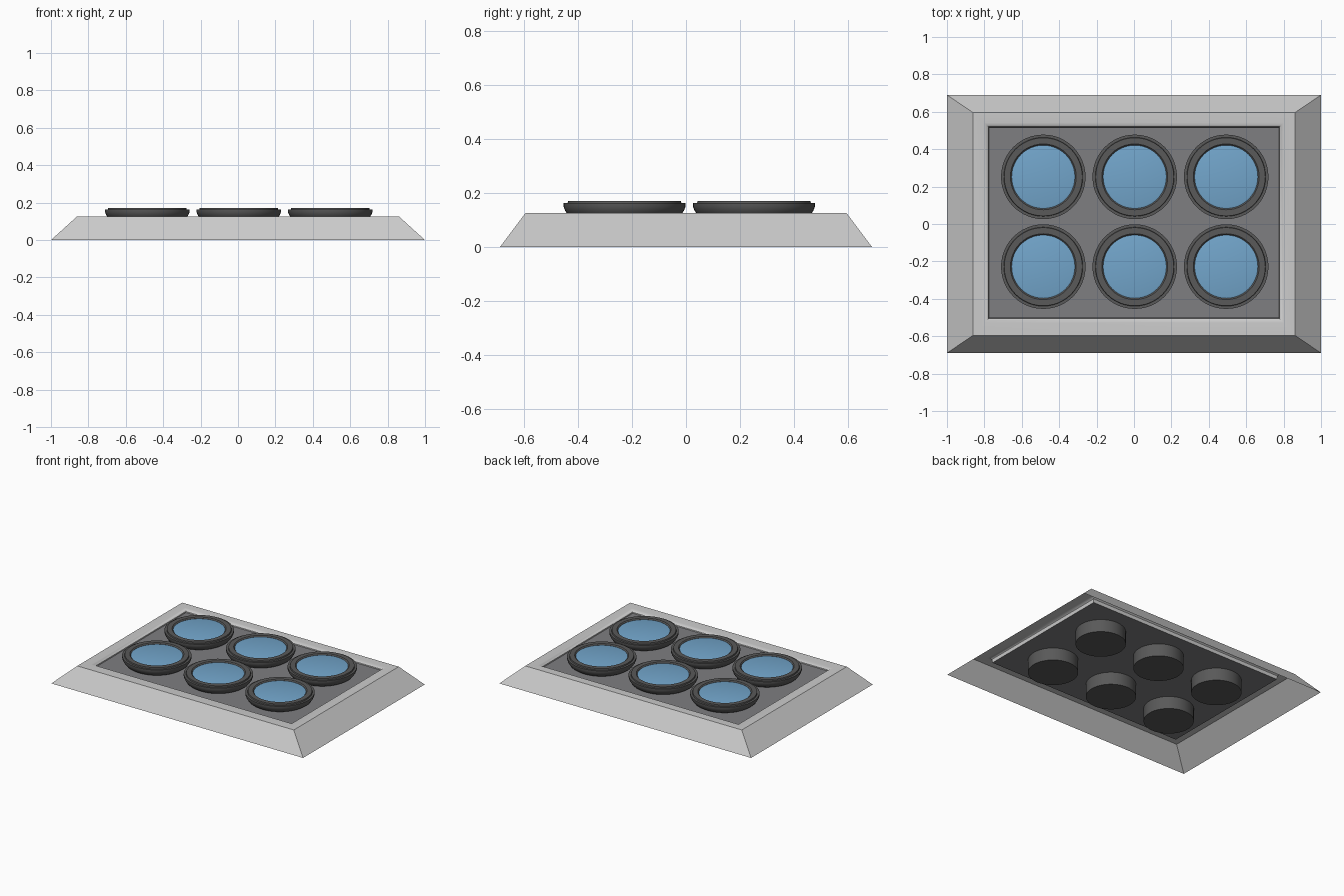
import bpy, math

if "Cube" in bpy.data.objects:
    bpy.data.objects.remove(bpy.data.objects["Cube"])

CY = 0.007                      # opening sits slightly off centre in y


def material(name, rgb):
    m = bpy.data.materials.new(name)
    m.diffuse_color = (*rgb, 1)
    m.use_nodes = True
    m.node_tree.nodes["Principled BSDF"].inputs["Base Color"].default_value = m.diffuse_color
    return m


black = material("black_rubber", (0.1, 0.1, 0.1))
charcoal = material("charcoal", (0.21, 0.21, 0.22))
blue = material("blue", (0.17, 0.38, 0.60))


def make(name, verts, faces, mat=None, smooth=False):
    me = bpy.data.meshes.new(name)
    me.from_pydata(verts, [], faces)
    me.update()
    ob = bpy.data.objects.new(name, me)
    bpy.context.collection.objects.link(ob)
    if mat:
        me.materials.append(mat)
    if smooth:
        bpy.ops.object.select_all(action='DESELECT')
        bpy.context.view_layer.objects.active = ob
        ob.select_set(True)
        bpy.ops.object.shade_smooth_by_angle(angle=math.radians(35))
    return ob


def bridge(loops, n):
    """Quads joining consecutive loops of n vertices."""
    return [(k * n + i, k * n + (i + 1) % n, (k + 1) * n + (i + 1) % n, (k + 1) * n + i)
            for k in range(loops - 1) for i in range(n)]


def lathe(name, profile, centre, mat, n=48):
    """Revolve (radius, z) points; a final cap closes the last loop."""
    verts = [(centre[0] + r * math.cos(2 * math.pi * i / n),
              centre[1] + r * math.sin(2 * math.pi * i / n), z)
             for r, z in profile for i in range(n)]
    last = (len(profile) - 1) * n
    faces = bridge(len(profile), n) + [tuple(range(last, last + n))]
    return make(name, verts, faces, mat, True)


# Sloped frame: an open-bottomed shell of rectangular loops (half x, half y, z, y shift)
loops = [(1, 0.69, 0, 0), (0.86, 0.595, 0.127, 0), (0.80, 0.535, 0.127, CY),
         (0.787, 0.522, 0.123, CY), (0.778, 0.513, 0.114, CY), (0.775, 0.51, 0.09, CY)]
corners = [(-1, -1), (1, -1), (1, 1), (-1, 1)]
make("frame", [(sx * hx, sy * hy + dy, z) for hx, hy, z, dy in loops for sx, sy in corners],
     bridge(len(loops), 4), smooth=True)

# Recessed panel
bpy.ops.mesh.primitive_cube_add(size=1, location=(0, CY, 0.099))
panel = bpy.context.object
panel.name = "panel"
panel.scale = (1.55, 1.02, 0.018)
panel.data.materials.append(charcoal)

# Six round units: lipped bowl-shaped ring with a plug below, and a blue disc
ring = [(0.0, 0.0), (0.163, 0.0), (0.163, 0.107), (0.195, 0.109), (0.21, 0.12),
        (0.22, 0.135), (0.226, 0.15), (0.226, 0.163), (0.211, 0.163), (0.209, 0.172),
        (0.176, 0.172), (0.169, 0.165), (0.169, 0.158)]
for y in (-0.228, 0.252):
    for x in (-0.485, 0.004, 0.493):
        lathe("button_ring", ring[1:], (x, y), black)
        lathe("button_plug_base", [(0.163, 0.004), (0.163, 0.0), (0.1, 0.0)][::-1][0:1] * 1
              + [(0.163, 0.0)], (x, y), black)
        lathe("button_disc", [(0.1695, 0.164), (0.16, 0.1665)], (x, y), blue)
